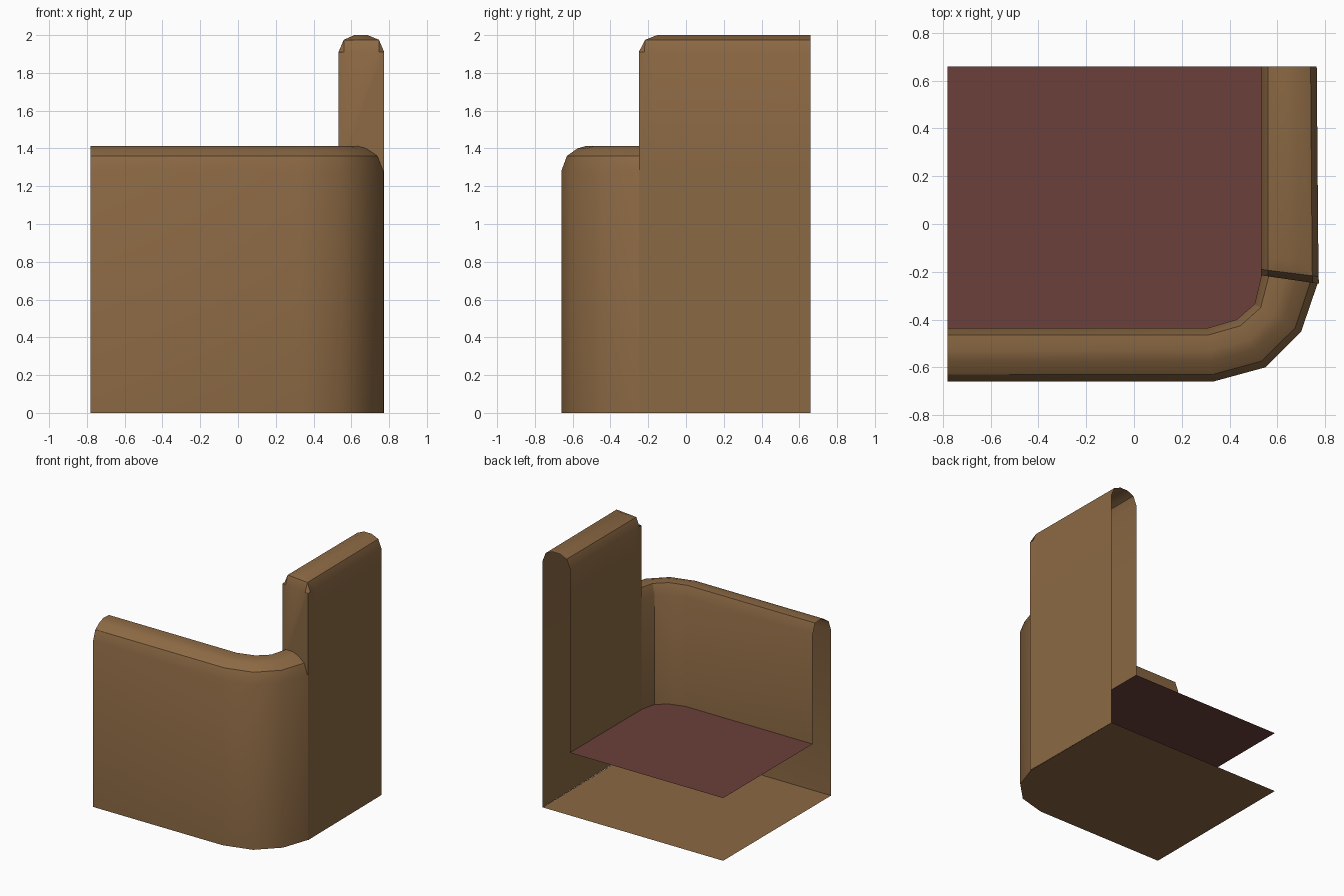
import bpy
import math

cube = bpy.data.objects.get("Cube")
if cube:
    bpy.data.objects.remove(cube, do_unlink=True)


def material(name, rgb):
    mat = bpy.data.materials.new(name)
    mat.use_nodes = True
    mat.diffuse_color = (*rgb, 1)
    mat.node_tree.nodes["Principled BSDF"].inputs["Base Color"].default_value = (*rgb, 1)
    return mat


brown = material("brown", (0.26, 0.14, 0.057))
maroon = material("maroon", (0.145, 0.05, 0.042))


def add_mesh(name, verts, faces, mat):
    mesh = bpy.data.meshes.new(name)
    mesh.from_pydata(verts, [], faces)
    mesh.materials.append(mat)
    obj = bpy.data.objects.new(name, mesh)
    bpy.context.collection.objects.link(obj)
    bpy.ops.object.select_all(action='DESELECT')
    obj.select_set(True)
    bpy.context.view_layer.objects.active = obj
    bpy.ops.object.shade_smooth_by_angle(angle=math.radians(32))
    return obj


def sweep(name, stations, profile, capped=False):
    """Hollow wall: profile is (fraction from outer to inner line, height)."""
    n = len(profile)
    verts, faces = [], []
    for outer, inner, limit in stations:
        for t, z in profile:
            x = outer[0] + (inner[0] - outer[0]) * t
            y = outer[1] + (inner[1] - outer[1]) * t
            verts.append((x, y, min(z, limit)))
    for s in range(len(stations) - 1):
        for p in range(n - 1):
            a = s * n + p
            faces.append((a, a + n, a + n + 1, a + 1))
    if capped:
        faces.append(tuple(range(1, n - 1)))
    return add_mesh(name, verts, faces, brown)


LEFT, BACK, SEAT = -0.78, 0.66, 0.485
TOP = 2.0

# Outer and inner ground lines around the rounded corner
outer = [(LEFT, -0.66), (0.33, -0.66), (0.55, -0.60), (0.70, -0.45), (0.77, -0.245)]
inner = [(LEFT, -0.435), (0.31, -0.435), (0.43, -0.40), (0.505, -0.335), (0.535, -0.21)]

# Low padded wall along the front and corner
low_profile = [(0, 0), (0, 1.28), (0.13, 1.36), (0.38, 1.40), (0.58, 1.413),
               (0.87, 1.41), (1, 1.33), (1, SEAT)]
sweep("front_wall", [(o, i, TOP) for o, i in zip(outer, inner)], low_profile)

# Tall side wall with a bevelled front end
tall_profile = [(0, 0), (0, 1.28), (0, 1.91), (0.11, 1.975), (0.36, TOP),
                (0.64, TOP), (0.88, 1.975), (1, 1.91), (1, 1.28), (1, SEAT)]
tall_stations = [((0.774, -0.25), (0.532, -0.215), 1.91),
                 ((0.773, -0.22), (0.532, -0.19), 1.975),
                 ((0.772, -0.16), (0.532, -0.14), TOP),
                 ((0.765, BACK), (0.532, BACK), TOP)]
sweep("side_wall", tall_stations, tall_profile, capped=True)


# Flat bottom and seat plates that follow the wall lines
def plate(name, line, end_x, z, mat):
    points = line + [(end_x, BACK), (LEFT, BACK)]
    add_mesh(name, [(x, y, z) for x, y in points], [tuple(range(len(points)))], mat)


plate("bottom", outer, 0.765, 0, brown)
plate("seat", inner, 0.532, SEAT, maroon)
